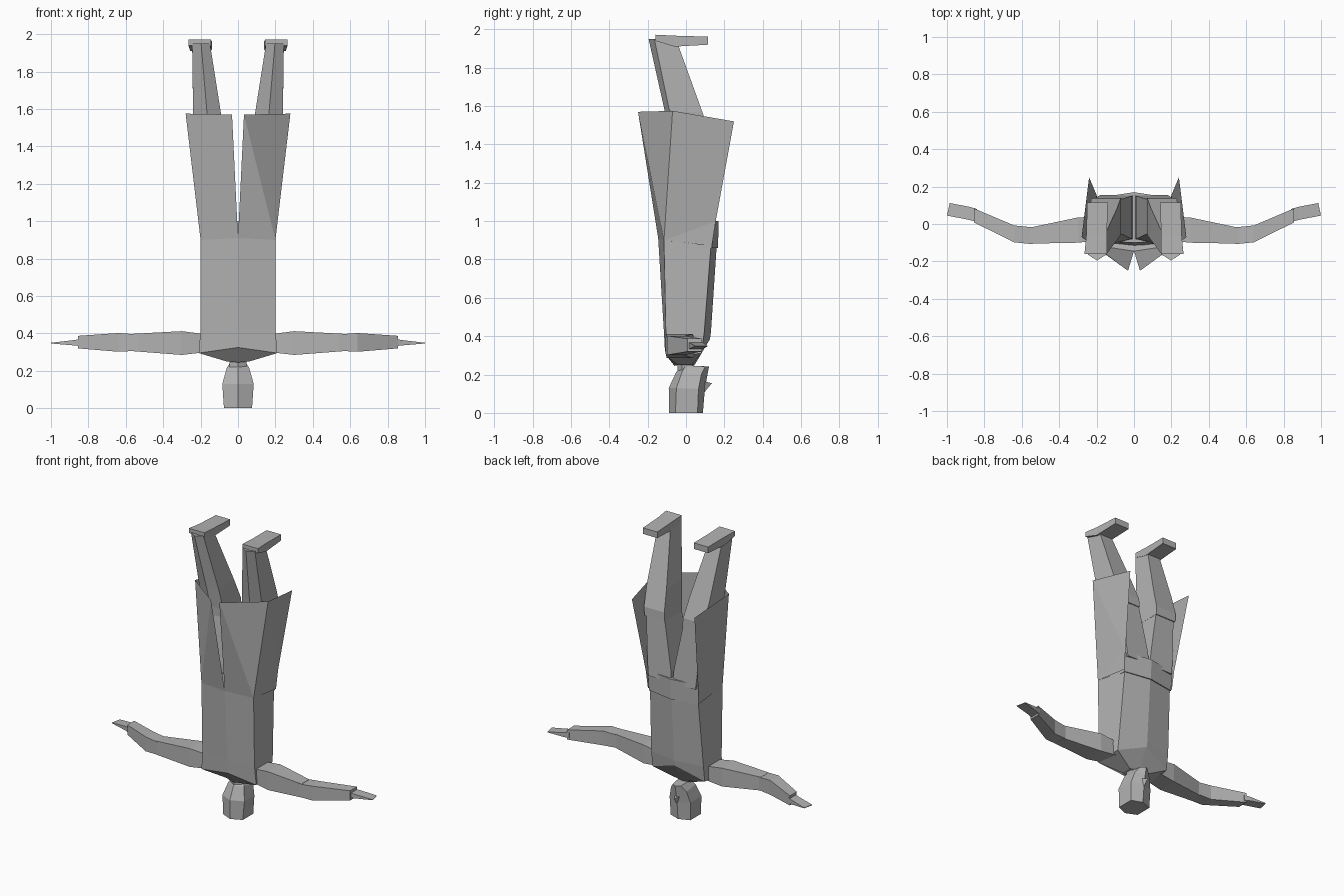
import bpy, bmesh

mat = bpy.data.materials.new("plain grey")
mat.diffuse_color = (0.45, 0.45, 0.45, 1)


def make(name, verts, faces, closed=True, mirror=False):
    """Flat-shaded mesh object, optionally mirrored across x = 0."""
    me = bpy.data.meshes.new(name)
    me.from_pydata(verts, [], faces)
    if closed:
        bm = bmesh.new()
        bm.from_mesh(me)
        bmesh.ops.recalc_face_normals(bm, faces=bm.faces)
        bm.to_mesh(me)
        bm.free()
    me.materials.append(mat)
    ob = bpy.data.objects.new(name, me)
    bpy.context.collection.objects.link(ob)
    if mirror:
        ob.modifiers.new("Mirror", 'MIRROR').use_axis[0] = True
    return ob


def loft(name, rings, mirror=False):
    """Skin a stack of equal-sized rings and cap both ends."""
    n = len(rings[0])
    verts = [p for r in rings for p in r]
    faces = []
    for k in range(len(rings) - 1):
        a, b = k * n, (k + 1) * n
        for i in range(n):
            j = (i + 1) % n
            faces.append((a + i, a + j, b + j, b + i))
    faces.append(tuple(range(n)))
    faces.append(tuple(range(len(verts) - n, len(verts))))
    return make(name, verts, faces, mirror=mirror)


def sym(*half):
    """Ring from its right half; first and last points lie on x = 0."""
    return list(half) + [(-x, y, z) for x, y, z in half[-2:0:-1]]


def xbox(x, y0, y1, z0, z1):
    return [(x, y0, z0), (x, y1, z0), (x, y1, z1), (x, y0, z1)]


def ybox(y, x0, x1, z0, z1):
    return [(x0, y, z0), (x1, y, z0), (x1, y, z1), (x0, y, z1)]


# Torso of the coat, from collar (low) to waist (high)
loft("coat_body", [
    sym((0, -.06, .245), (.06, -.04, .25), (.06, .03, .25), (0, .045, .25)),
    sym((0, -.11, .325), (.21, -.10, .295), (.20, .08, .31), (0, .125, .385)),
    sym((0, -.115, .42), (.20, -.105, .42), (.20, .095, .42), (0, .13, .42)),
    sym((0, -.145, .91), (.20, -.115, .90), (.185, .13, .87), (0, .16, .87)),
])

# Waist band between torso and legs
loft("waist_band", [
    sym((0, -.12, .86), (.185, -.10, .86), (.19, .135, .86), (0, .167, .86)),
    sym((0, -.10, 1.0), (.185, -.09, 1.0), (.195, .14, 1.0), (0, .17, 1.0)),
])

# Flared coat tails, split at the back and open at the front
make("coat_tail", [
    (0, -.145, .91), (.20, -.115, .90), (.197, .135, .87), (.20, .155, 1.0),
    (.24, .25, 1.52), (.28, -.07, 1.575), (.032, -.25, 1.57)],
    [(0, 1, 6), (1, 5, 6), (1, 2, 3), (1, 3, 5), (3, 4, 5)],
    closed=False, mirror=True)


# Legs: thigh, then boot with a ridge down the back
def leg_ring(x0, x1, yb, ym, yf, z, lean=0):
    return [(x0, ym, z), ((x0 + x1) / 2, yb, z), (x1, ym, z),
            (x1, yf, z + lean), (x0, yf, z + lean)]


loft("thigh", [
    leg_ring(.005, .18, -.10, -.08, .155, .97),
    leg_ring(.012, .19, -.10, -.08, .15, 1.06),
    leg_ring(.075, .215, -.07, -.05, .13, 1.40),
], mirror=True)
loft("boot_leg", [
    leg_ring(.068, .222, -.08, -.055, .138, 1.37),
    leg_ring(.072, .228, -.085, -.06, .135, 1.43),
    leg_ring(.09, .24, -.11, -.085, .085, 1.57),
    leg_ring(.15, .245, -.195, -.165, -.045, 1.95, -.02),
], mirror=True)
loft("foot", [
    ybox(.115, .14, .25, 1.92, 1.962),
    ybox(-.06, .145, .255, 1.91, 1.967),
    ybox(-.16, .145, .265, 1.94, 1.972),
], mirror=True)

# Arms stretched sideways, bent slightly at the elbow
loft("upper_arm", [
    xbox(.17, -.085, .04, .30, .395),
    xbox(.30, -.10, .035, .285, .412),
    xbox(.56, -.105, -.02, .305, .398),
], mirror=True)
loft("forearm", [
    xbox(.54, -.108, -.018, .307, .395),
    xbox(.64, -.098, -.008, .302, .402),
    xbox(.855, .008, .083, .32, .387),
], mirror=True)
loft("hand", [
    xbox(.84, .01, .08, .332, .37),
    xbox(.88, .022, .092, .336, .364),
    [(1.0, .045, .346), (.985, .112, .346), (.985, .112, .35), (1.0, .045, .35)],
], mirror=True)

# Head hanging down: flat crown, tapered jaw, face towards +y
loft("head", [
    sym((0, -.088, 0), (.075, -.055, 0), (.075, .06, 0), (0, .088, 0)),
    sym((0, -.09, .13), (.084, -.05, .13), (.08, .065, .125), (0, .098, .12)),
    sym((0, -.05, .215), (.06, -.02, .215), (.06, .08, .20), (0, .112, .20)),
    sym((0, -.01, .248), (.04, 0, .248), (.03, .10, .242), (0, .12, .242)),
])
loft("neck", [
    sym((0, -.045, .19), (.045, -.02, .19), (.04, .03, .19), (0, .04, .19)),
    sym((0, -.045, .28), (.045, -.02, .28), (.04, .03, .28), (0, .04, .28)),
])

# Nose wedge
make("nose", [(0, .09, .10), (-.02, .09, .165), (.02, .09, .165), (0, .135, .155)],
     [(0, 1, 2), (0, 3, 1), (1, 3, 2), (2, 3, 0)])
